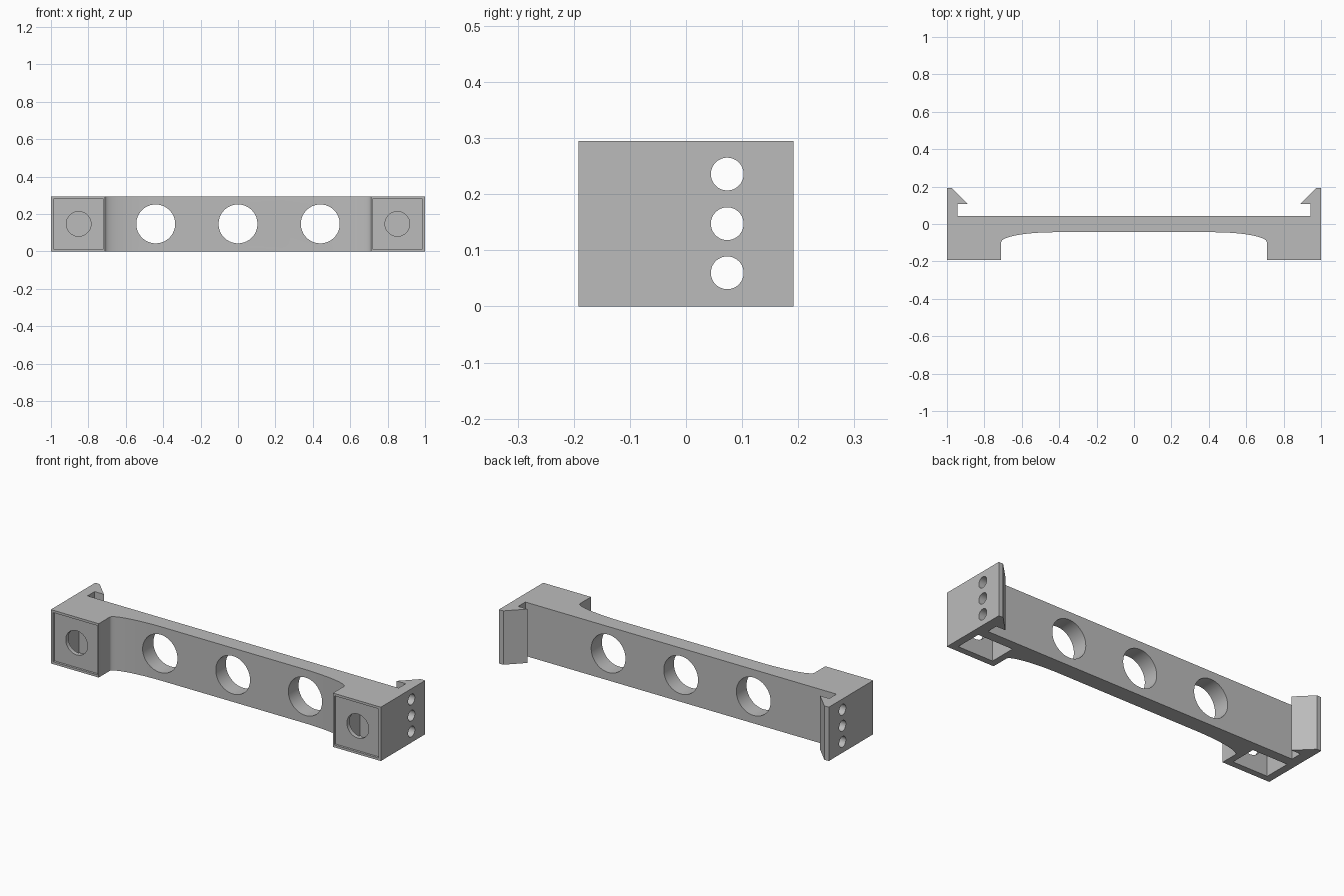
import bpy, bmesh, math
from mathutils import Matrix

cube = bpy.data.objects.get("Cube")
if cube:
    bpy.data.objects.remove(cube, do_unlink=True)

HEIGHT = 0.295
MID = HEIGHT / 2
FOOT_X = 0.852

grey = bpy.data.materials.new("plain grey")
grey.use_nodes = True
grey.diffuse_color = (0.5, 0.5, 0.5, 1)
grey.node_tree.nodes["Principled BSDF"].inputs["Base Color"].default_value = (0.5, 0.5, 0.5, 1)


def add_object(name, bm):
    bmesh.ops.recalc_face_normals(bm, faces=bm.faces)
    mesh = bpy.data.meshes.new(name)
    bm.to_mesh(mesh)
    bm.free()
    mesh.materials.append(grey)
    obj = bpy.data.objects.new(name, mesh)
    bpy.context.collection.objects.link(obj)
    return obj


def cut(target, bm):
    """Subtract a shape from the target and discard the cutter."""
    cutter = add_object("cutter", bm)
    cutter.hide_render = True
    mod = target.modifiers.new("cut", "BOOLEAN")
    mod.operation = "DIFFERENCE"
    mod.solver = "EXACT"
    mod.object = cutter
    bpy.context.view_layer.objects.active = target
    bpy.ops.object.modifier_apply(modifier=mod.name)
    bpy.data.objects.remove(cutter, do_unlink=True)


def box(x0, x1, y0, y1, z0, z1):
    bm = bmesh.new()
    move = Matrix.Translation(((x0 + x1) / 2, (y0 + y1) / 2, (z0 + z1) / 2))
    size = Matrix.Diagonal((x1 - x0, y1 - y0, z1 - z0, 1))
    bmesh.ops.create_cube(bm, size=1, matrix=move @ size)
    return bm


def drill(center, radius, depth, axis):
    bm = bmesh.new()
    turn = Matrix.Rotation(math.pi / 2, 4, "Y" if axis == "X" else "X")
    bmesh.ops.create_cone(bm, cap_ends=True, segments=64, radius1=radius, radius2=radius,
                          depth=depth, matrix=Matrix.Translation(center) @ turn)
    return bm


# Half outline in plan: clip hook at the back, foot at the front, curved fillet
half = [(0.943, 0.044), (0.943, 0.106), (0.887, 0.106), (0.973, 0.192), (1, 0.192),
        (1, -0.192), (0.71, -0.192)]
STEPS = 20
for i in range(STEPS + 1):
    a = math.pi / 2 * i / STEPS
    half.append((0.42 + 0.29 * math.cos(a), -0.097 + 0.053 * math.sin(a)))
outline = half + [(-x, y) for x, y in reversed(half)]

# Bar extruded from the outline
bm = bmesh.new()
face = bm.faces.new([bm.verts.new((x, y, 0)) for x, y in outline])
top = bmesh.ops.extrude_face_region(bm, geom=[face])
bmesh.ops.translate(bm, vec=(0, 0, HEIGHT),
                    verts=[v for v in top["geom"] if isinstance(v, bmesh.types.BMVert)])
bar = add_object("clip_bar", bm)

# Large round holes along the beam
for x in (-0.44, 0, 0.44):
    cut(bar, drill((x, 0, MID), 0.104, 1, "Y"))

for side in (-1, 1):
    foot = side * FOOT_X
    # Pocket open underneath each foot
    cut(bar, box(foot - 0.106, foot + 0.106, -0.157, -0.01, -0.1, 0.25))
    # Shallow square recess on the foot front
    cut(bar, box(foot - 0.134, foot + 0.134, -0.3, -0.18, 0.013, HEIGHT - 0.013))
    # Round hole into the pocket
    cut(bar, drill((foot, -0.2, MID), 0.066, 0.2, "Y"))
    # Three small holes through the clip wall
    for z in (0.06, MID, 0.236):
        cut(bar, drill((side * 0.97, 0.0735, z), 0.0292, 0.2, "X"))

bpy.ops.object.select_all(action="DESELECT")
bar.select_set(True)
bpy.context.view_layer.objects.active = bar
bpy.ops.object.shade_smooth_by_angle(angle=math.radians(30))
